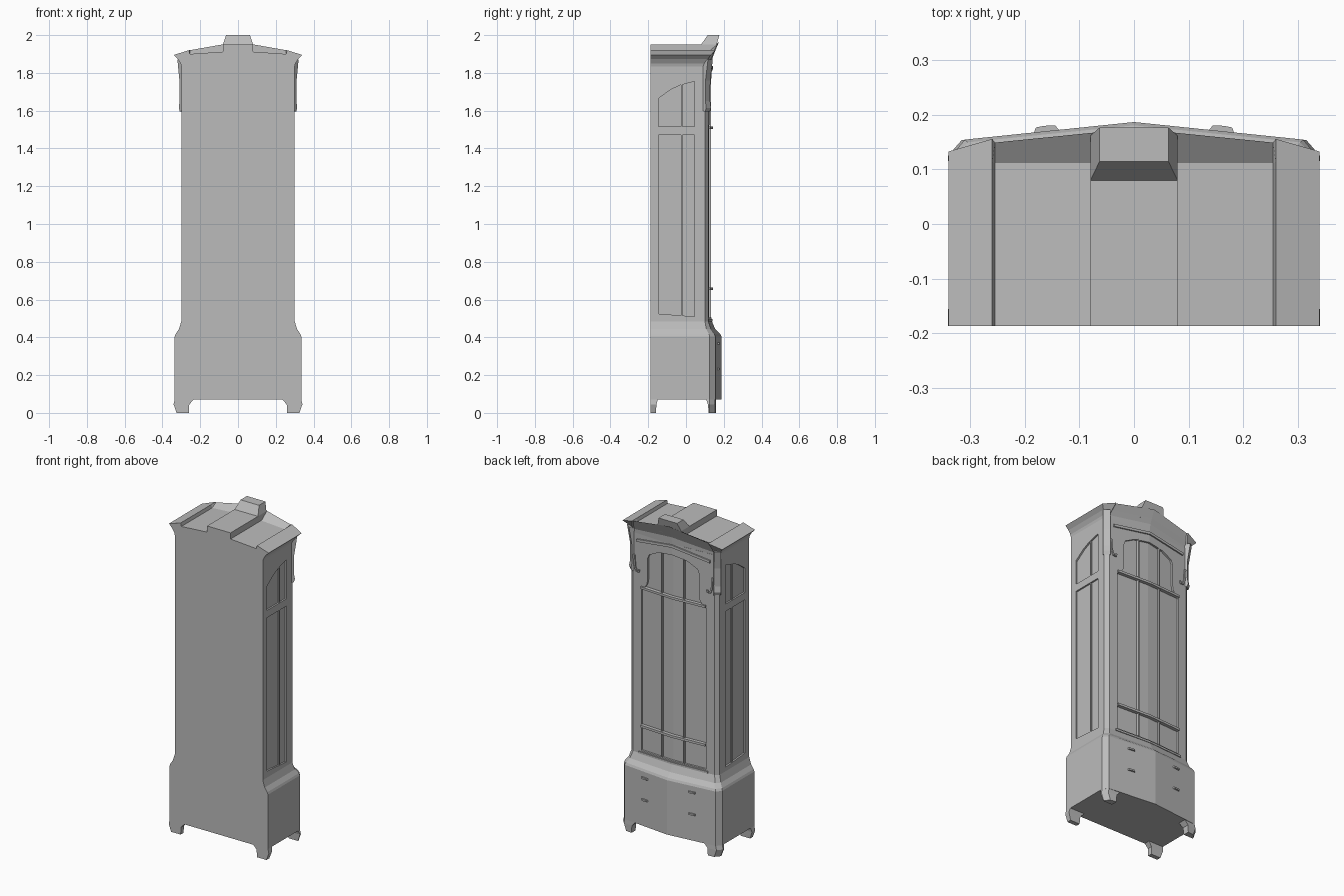
import bpy, bmesh, math
from mathutils import Vector

cube = bpy.data.objects.get("Cube")
if cube:
    bpy.data.objects.remove(cube, do_unlink=True)

mat = bpy.data.materials.new("plain grey")
mat.use_nodes = True
GREY = (0.5, 0.5, 0.5, 1)
mat.diffuse_color = GREY
mat.node_tree.nodes["Principled BSDF"].inputs["Base Color"].default_value = GREY
BACK = -0.187


def make(name, verts, faces):
    bm = bmesh.new()
    vs = [bm.verts.new(v) for v in verts]
    for f in faces:
        bm.faces.new([vs[i] for i in f])
    bmesh.ops.recalc_face_normals(bm, faces=bm.faces)
    mesh = bpy.data.meshes.new(name)
    bm.to_mesh(mesh)
    bm.free()
    mesh.materials.append(mat)
    ob = bpy.data.objects.new(name, mesh)
    bpy.context.scene.collection.objects.link(ob)
    return ob


def loft(name, rings, top=True):
    n = len(rings[0])
    verts = [v for r in rings for v in r]
    faces = [tuple(range(n))]
    for k in range(len(rings) - 1):
        for i in range(n):
            j = (i + 1) % n
            faces.append((k * n + i, k * n + j, k * n + n + j, k * n + n + i))
    if top:
        faces.append(tuple(range(len(verts) - n, len(verts))))
    return make(name, verts, faces)


def prism(name, pts, f, g):
    return loft(name, [[f(*p) for p in pts], [g(*p) for p in pts]])


def box(name, x, y, z):
    pts = [(x[0], z[0]), (x[1], z[0]), (x[1], z[1]), (x[0], z[1])]
    return prism(name, pts, lambda a, b: (a, y[0], b), lambda a, b: (a, y[1], b))


# Bow-fronted plan: side corner, chamfer corner, small step, centre crease
def plan(sx, sy, cx, cy, my, z, zc=None, zm=None):
    zc, zm = zc or z, zm or z
    half = [(sx, sy, z), (cx, cy, zc), (cx - 0.005, cy - (0.007 if zc != z else 0) + 0.0003, zc)]
    other = [(-x, y, h) for x, y, h in reversed(half)]
    return [(-sx, BACK, z), (sx, BACK, z)] + half + [(0, my, zm)] + other


def bow(x):
    return 0.134 - 0.016 * abs(x) / 0.278


def cut(ob, cutter):
    cutter.hide_render = True
    mod = ob.modifiers.new("cut", "BOOLEAN")
    mod.operation = "DIFFERENCE"
    mod.solver = "EXACT"
    mod.object = cutter
    bpy.context.view_layer.update()
    dg = bpy.context.evaluated_depsgraph_get()
    mesh = bpy.data.meshes.new_from_object(ob.evaluated_get(dg))
    ob.modifiers.clear()
    ob.data = mesh
    bpy.data.objects.remove(cutter, do_unlink=True)


# Lower chest with the shoulder that narrows to the tall case
loft("lower_chest", [
    plan(0.335, 0.125, 0.31, 0.155, 0.187, 0.07),
    plan(0.335, 0.125, 0.31, 0.155, 0.187, 0.405),
    plan(0.33, 0.121, 0.305, 0.15, 0.181, 0.418),
    plan(0.313, 0.108, 0.29, 0.132, 0.155, 0.443),
    plan(0.30, 0.10, 0.278, 0.118, 0.137, 0.485)])

# Feet
for s, side in ((1, "left"), (-1, "right")):
    front, rear = [], []
    for z, xi, xo, yb, yr in ((0.07, 0.235, 0.335, 0.108, -0.15),
                              (0.045, 0.258, 0.341, 0.116, -0.156),
                              (0, 0.26, 0.325, 0.12, -0.16)):
        front.append([(s * xi, yb, z), (s * xo, yb, z), (s * xo, 0.125, z),
                      (s * (xo - 0.025), 0.154, z), (s * xi, 0.159, z)])
        rear.append([(s * xi, BACK, z), (s * xo, BACK, z),
                     (s * xo, yr, z), (s * xi, yr, z)])
    loft(side + "_front_foot", front)
    loft(side + "_back_foot", rear)

# Tall case with recessed door and side panes
case = loft("tall_case", [plan(0.30, 0.10, 0.278, 0.118, 0.134, z) for z in (0.48, 1.84)])
door = [(-0.001, 0.505), (0.22, 0.505), (0.22, 1.5), (0.195, 1.515), (0.18, 1.54),
        (0.175, 1.57), (0.175, 1.7), (0.165, 1.725), (0.1, 1.757), (-0.001, 1.772)]
side_low = [(-0.145, 0.525), (0.045, 0.51), (0.045, 1.47), (-0.145, 1.47)]
side_top = [(-0.145, 1.515), (0.045, 1.515), (0.045, 1.755), (-0.03, 1.735),
            (-0.08, 1.712), (-0.145, 1.665)]
for s in (1, -1):
    cut(case, prism("door_cutter", door, lambda x, z: (s * x, 0.134 - 0.0576 * x - 0.012, z),
                    lambda x, z: (s * x, 0.2, z)))
    for pane in (side_low, side_top):
        cut(case, prism("side_cutter", pane, lambda y, z: (s * 0.29, y, z),
                        lambda y, z: (s * 0.35, y, z)))

# Glazing bars on the door
for s, side in ((1, "left"), (-1, "right")):
    x, y = s * 0.075, bow(0.075)
    box(side + "_door_bar", (x - 0.004, x + 0.004), (y - 0.02, y + 0.002), (0.505, 1.765))
    box(side + "_side_bar", (s * 0.285, s * 0.298), (-0.026, -0.018), (0.515, 1.47))
    box(side + "_side_top_bar", (s * 0.285, s * 0.298), (-0.026, -0.018), (1.515, 1.74))


def bowed_strip(name, w, z_edge, z_mid, h, proud):
    def section(x, z):
        y = bow(x)
        return [(x, y - 0.02, z), (x, y + proud, z), (x, y + proud, z + h), (x, y - 0.02, z + h)]
    return loft(name, [section(-w, z_edge), section(0, z_mid), section(w, z_edge)])


bowed_strip("lower_cross_bar", 0.22, 0.65, 0.65, 0.014, 0.009)
bowed_strip("upper_cross_bar", 0.22, 1.503, 1.503, 0.014, 0.009)
bowed_strip("door_sill", 0.235, 0.485, 0.485, 0.012, 0.006)
bowed_strip("frieze_moulding", 0.25, 1.785, 1.82, 0.016, 0.008)

# Flared cornice, arched towards the centre
top = plan(0.34, 0.133, 0.26, 0.156, 0.175, 1.895, 1.92, 1.965)
loft("cornice", [
    plan(0.30, 0.10, 0.278, 0.118, 0.134, 1.835),
    plan(0.304, 0.103, 0.278, 0.122, 0.142, 1.85, 1.853, 1.885),
    plan(0.318, 0.115, 0.272, 0.136, 0.154, 1.873, 1.88, 1.915),
    top], top=False)

# Pediment sloping back down to the roof
front = top[2:9]
half = [(0.34, 0.112, 1.895), (0.26, 0.112, 1.92), (0.255, 0.112, 1.9)]
rear = half + [(0, 0.112, 1.915)] + [(-x, y, z) for x, y, z in reversed(half)]
make("pediment", front + rear, [(i, i + 1, i + 8, i + 7) for i in range(6)])

# Stepped roof
steps = [(0.34, 1.895), (0.26, 1.92), (0.255, 1.9), (0.08, 1.912), (0.08, 1.95)]
roof = steps + [(-x, z) for x, z in reversed(steps)]
prism("roof", roof, lambda x, z: (x, BACK, z),
      lambda x, z: (x, 0.08 if z > 1.93 else 0.112, z))

# Crown block
loft("crown", [[(-w, a, z), (w, a, z), (w, b, z), (-w, b, z)]
               for w, a, b, z in ((0.08, 0.08, 0.145, 1.9), (0.08, 0.08, 0.162, 1.95),
                                  (0.063, 0.115, 0.177, 2.0))])

# Corner brackets with a scroll, and drawer pulls
bracket = [(-0.015, 1.6), (0.006, 1.595), (0.014, 1.615), (0.008, 1.65),
           (0.009, 1.76), (0.026, 1.87), (-0.015, 1.87)]
for s, side in ((1, "left"), (-1, "right")):
    out = Vector((s * 0.63, 0.77, 0))
    along = Vector((s * 0.77, -0.63, 0)) * 0.02
    mid = Vector((s * 0.289, 0.109, 0))
    prism(side + "_bracket", bracket,
          lambda d, z: mid + out * d + along + Vector((0, 0, z)),
          lambda d, z: mid + out * d - along + Vector((0, 0, z)))
    scroll = [(0.268, 1.7), (0.262, 1.63), (0.25, 1.6), (0.237, 1.598), (0.232, 1.615)]
    loft(side + "_scroll", [[(s * (x + dx), bow(x) + dy, z)
                             for dx, dy in ((-0.005, -0.01), (0.005, -0.01), (0.005, 0.008), (-0.005, 0.008))]
                            for x, z in scroll])
    for row, z in (("upper", 0.362), ("lower", 0.228)):
        pull = [(0.133, 0.168), (0.185, 0.163), (0.18, 0.177), (0.165, 0.18), (0.145, 0.181)]
        prism(f"{side}_{row}_pull", pull, lambda x, y: (s * x, y, z),
              lambda x, y: (s * x, y, z + 0.01))
